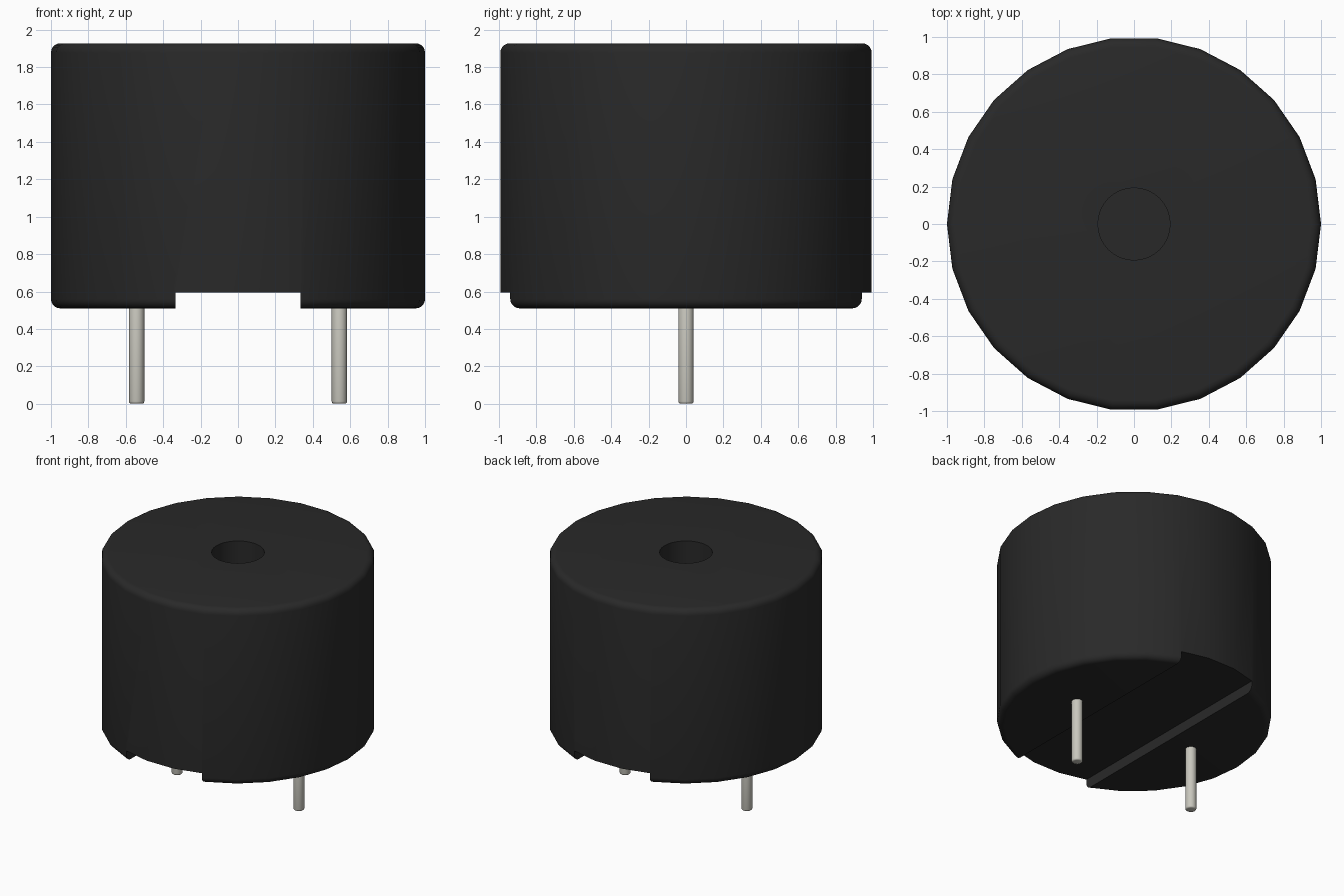
import bpy, bmesh
from math import sin, cos, pi, radians

if "Cube" in bpy.data.objects:
    bpy.data.objects.remove(bpy.data.objects["Cube"])


def material(name, rgb):
    m = bpy.data.materials.new(name)
    m.diffuse_color = (*rgb, 1)
    m.use_nodes = True
    m.node_tree.nodes["Principled BSDF"].inputs["Base Color"].default_value = m.diffuse_color
    return m


def finish(ob, mat):
    ob.data.materials.clear()
    ob.data.materials.append(mat)
    bpy.ops.object.select_all(action='DESELECT')
    ob.select_set(True)
    bpy.context.view_layer.objects.active = ob
    bpy.ops.object.shade_smooth_by_angle(angle=radians(35))


def lathe(name, profile, sides, x=0.0):
    """Closed solid turned about z from (radius, z) points, bottom to top."""
    bm = bmesh.new()
    rings = [[bm.verts.new((x + r * cos(2 * pi * i / sides), r * sin(2 * pi * i / sides), z))
              for i in range(sides)] for r, z in profile]
    for a, b in zip(rings, rings[1:]):
        for i in range(sides):
            j = (i + 1) % sides
            bm.faces.new((a[i], a[j], b[j], b[i]))
    bm.faces.new(rings[0][::-1])
    bm.faces.new(rings[-1])
    me = bpy.data.meshes.new(name)
    bm.to_mesh(me)
    bm.free()
    ob = bpy.data.objects.new(name, me)
    bpy.context.collection.objects.link(ob)
    return ob


def rounded(r, z0, z1, f, n):
    """Profile of a cylinder with both rims filleted."""
    arc = [(pi / 2) * k / n for k in range(n + 1)]
    low = [(r - f + f * sin(a), z0 + f - f * cos(a)) for a in arc]
    high = [(r - f + f * cos(a), z1 - f + f * sin(a)) for a in arc]
    return low + high


def cut(ob, cutter):
    cutter.hide_render = True
    mod = ob.modifiers.new("cut", 'BOOLEAN')
    mod.operation = 'DIFFERENCE'
    mod.solver = 'EXACT'
    mod.object = cutter
    bpy.context.view_layer.objects.active = ob
    bpy.ops.object.modifier_apply(modifier=mod.name)
    bpy.data.objects.remove(cutter)


black = material("black_plastic", (0.022, 0.022, 0.022))
metal = material("tin_metal", (0.58, 0.57, 0.51))

# Round housing with filleted rims
body = lathe("housing", rounded(1.0, 0.51, 1.927, 0.05, 5), 26)

# Sound hole in the top
cut(body, lathe("hole_cutter", [(0.193, 1.62), (0.193, 2.1)], 32))

# Channel across the underside, running front to back
bpy.ops.mesh.primitive_cube_add(size=1, location=(0, 0, 0.444))
channel = bpy.context.object
channel.scale = (0.67, 3, 0.3)
bpy.context.view_layer.update()
cut(body, channel)
finish(body, black)

# Two round pins
for side, x in (("left", -0.542), ("right", 0.542)):
    finish(lathe(side + "_pin", rounded(0.041, 0, 0.53, 0.012, 3), 16, x), metal)
